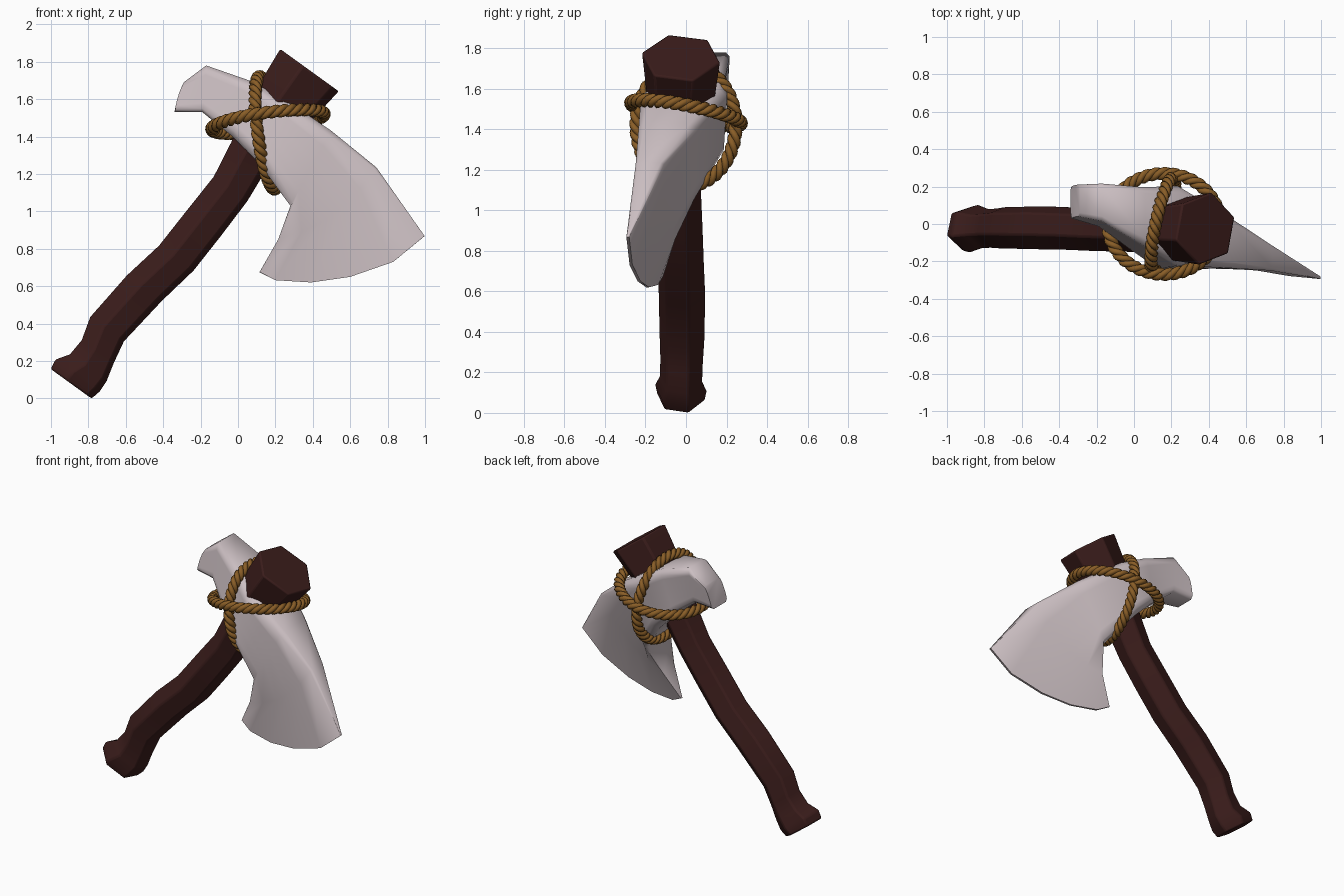
import bpy, bmesh
from math import sin, cos, pi, radians
from mathutils import Vector

if "Cube" in bpy.data.objects:
    bpy.data.objects.remove(bpy.data.objects["Cube"])


def material(name, rgb):
    m = bpy.data.materials.new(name)
    m.diffuse_color = (*rgb, 1)
    m.use_nodes = True
    m.node_tree.nodes["Principled BSDF"].inputs["Base Color"].default_value = m.diffuse_color
    return m


def loft(name, rings, mat, closed=False, angle=35):
    """Skin a list of equal-length vertex rings into a solid."""
    bm = bmesh.new()
    vs = [[bm.verts.new(p) for p in r] for r in rings]
    n = len(rings[0])
    pairs = list(zip(vs, vs[1:]))
    if closed:
        pairs.append((vs[-1], vs[0]))
    for a, b in pairs:
        for j in range(n):
            k = (j + 1) % n
            bm.faces.new((a[j], a[k], b[k], b[j]))
    if not closed:
        bm.faces.new(vs[0])
        bm.faces.new(vs[-1])
    bmesh.ops.recalc_face_normals(bm, faces=bm.faces)
    me = bpy.data.meshes.new(name)
    bm.to_mesh(me)
    bm.free()
    ob = bpy.data.objects.new(name, me)
    bpy.context.collection.objects.link(ob)
    me.materials.append(mat)
    bpy.ops.object.select_all(action='DESELECT')
    ob.select_set(True)
    bpy.context.view_layer.objects.active = ob
    bpy.ops.object.shade_smooth_by_angle(angle=radians(angle))
    return ob


wood = material("dark_wood", (0.043, 0.012, 0.011))
stone = material("pale_stone", (0.60, 0.52, 0.54))
hemp = material("hemp", (0.25, 0.11, 0.02))

# Handle: hexagon swept along a crooked path (x, z, radius, y centre)
path = [(-.892, .078, .144, -.025), (-.858, .122, .156, -.025), (-.80, .165, .13, -.025),
        (-.75, .25, .113, -.022), (-.70, .37, .119, -.02), (-.50, .59, .124, -.02),
        (-.33, .75, .122, -.025), (-.18, .94, .122, -.032), (-.04, 1.12, .119, -.037),
        (.06, 1.3, .127, -.035), (.21, 1.525, .174, -.028), (.382, 1.755, .205, -.025)]
rings = []
for x, z, r, y in path:
    ring = []
    for k in range(6):
        a = radians(18 + 60 * k)
        u, v = r * cos(a), r * sin(a) * (.84 if z < .2 else .97)
        ring.append((x + .81 * u, y + v, z - .585 * u))
    rings.append(ring)
handle = loft("handle", rings, wood, angle=40)
bev = handle.modifiers.new("soft_edges", 'BEVEL')
bev.width, bev.segments = .01, 2
bev.limit_method, bev.angle_limit = 'ANGLE', radians(40)

# Axe head: stations from poll to cutting edge: a row of points, half thickness, y shift
N = 6


def row(top, bot, bow=0):
    t, b = Vector(top), Vector(bot)
    out = Vector((.45, -.9)) * bow
    return [t.lerp(b, j / (N - 1)) + out * sin(pi * j / (N - 1)) for j in range(N)]


edge = [Vector(p) for p in [(.998, .868), (.83, .73), (.6, .65), (.39, .62), (.2, .632), (.115, .675)]]
stations = [(row((-.29, 1.69), (-.34, 1.53), -.01), .085, -.005),
            (row((-.17, 1.78), (-.19, 1.53)), .1, 0),
            (row((.06, 1.7), (-.03, 1.4)), .155, -.01),
            (row((.25, 1.6), (.11, 1.26)), .213, -.003),
            (row((.5, 1.43), (.28, 1.03)), .143, -.003),
            (row((.74, 1.235), (.215, .85), .07), .07, -.008),
            (edge, .007, 0)]


def place(p, off):
    u = .82 * p.x - .57 * p.y
    return (p.x, -.01 - .275 * (u + .686) + off, p.y)


rings = []
for pts, t, s in stations:
    inset = (pts[-1] - pts[0]).normalized() * t * .2
    face = [pts[0] + inset] + pts[1:-1] + [pts[-1] - inset]
    ring = [place(p, s - t) for p in face]
    ring += [place(pts[-1], s + k * t) for k in (-.78, .78)]
    ring += [place(p, s + t) for p in reversed(face)]
    ring += [place(pts[0], s + k * t) for k in (.78, -.78)]
    rings.append(ring)
loft("axe_head", rings, stone, angle=62)


# Rope lashings: three-lobed section that turns as it follows an elliptical loop
def rope(name, centre, a, b, turns=13, segs=168, sides=18, r=.036):
    c, a, b = Vector(centre), Vector(a), Vector(b)
    nrm = a.cross(b).normalized()
    rings = []
    for i in range(segs):
        th = 2 * pi * i / segs
        p = c + a * cos(th) + b * sin(th)
        side = (b * cos(th) - a * sin(th)).normalized().cross(nrm)
        ring = []
        for j in range(sides):
            f = 2 * pi * j / sides + turns * th
            rr = r * (.68 + .32 * abs(sin(3 * pi * j / sides)) ** .7)
            ring.append(p + (side * cos(f) + nrm * sin(f)) * rr)
        rings.append(ring)
    return loft(name, rings, hemp, closed=True, angle=40)


rope("rope_across", (.16, 0, 1.48), (.30, 0, .04), (0, -.27, .05))
rope("rope_upright", (.155, 0, 1.42), (-.04, 0, .30), (-.05, -.245, 0))
